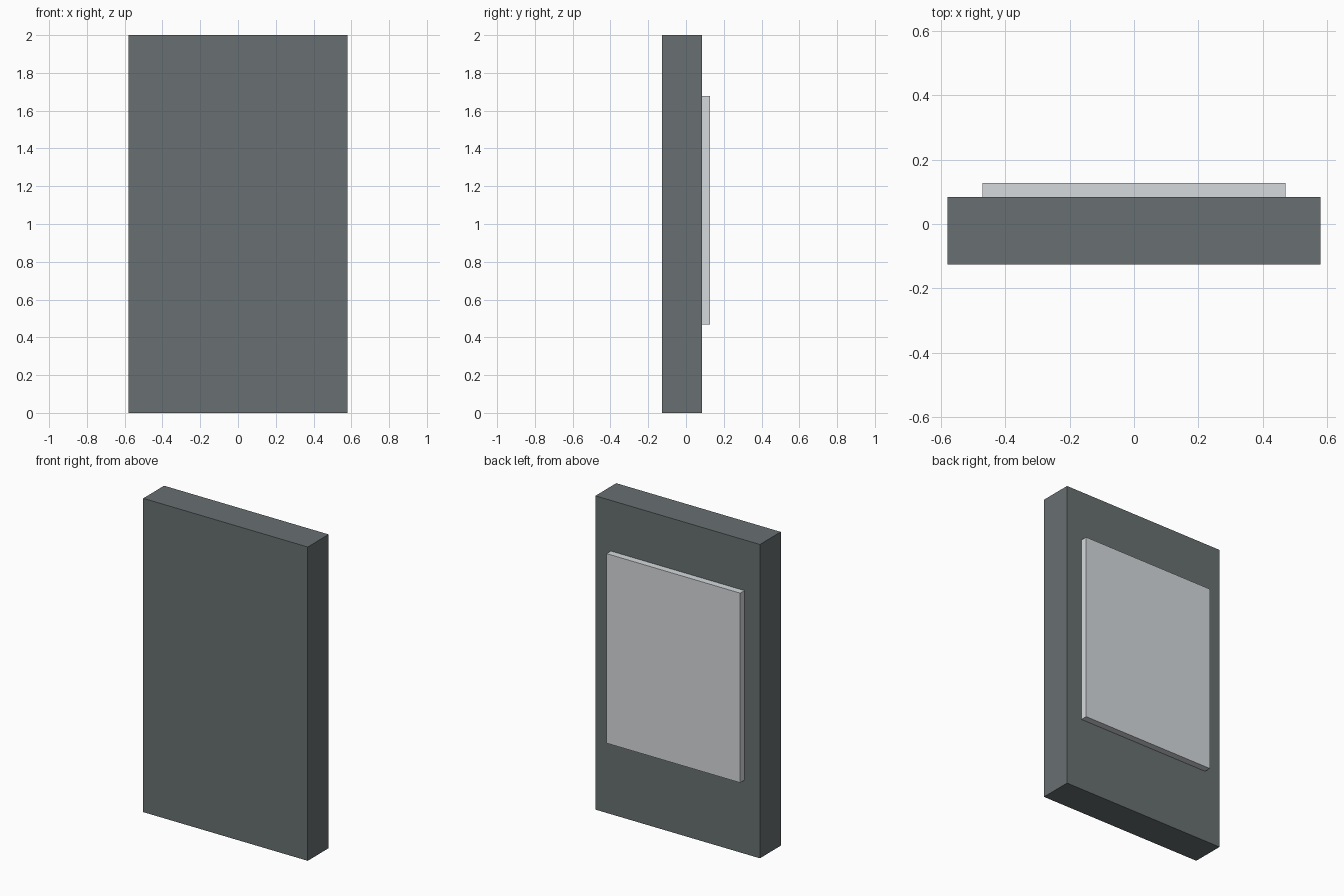
import bpy

if "Cube" in bpy.data.objects:
    bpy.data.objects.remove(bpy.data.objects["Cube"])


def material(name, color):
    mat = bpy.data.materials.new(name)
    mat.diffuse_color = color
    mat.use_nodes = True
    mat.node_tree.nodes["Principled BSDF"].inputs["Base Color"].default_value = mat.diffuse_color
    return mat


def box(name, lo, hi, mat):
    """Flat-faced box spanning two opposite corners."""
    centre = [(a + b) / 2 for a, b in zip(lo, hi)]
    size = [b - a for a, b in zip(lo, hi)]
    bpy.ops.mesh.primitive_cube_add(size=1, location=centre)
    obj = bpy.context.object
    obj.name = name
    obj.scale = size
    bpy.ops.object.transform_apply(location=False, rotation=False, scale=True)
    obj.data.materials.append(mat)
    return obj


dark = material("dark_grey", (0.14, 0.16, 0.165, 1))
light = material("light_grey", (0.67, 0.70, 0.72, 1))

# Main upright slab
box("slab", (-0.58, -0.126, 0), (0.58, 0.084, 2), dark)

# Thin raised panel on the back face
box("back_panel", (-0.471, 0.084, 0.469), (0.471, 0.127, 1.677), light)
